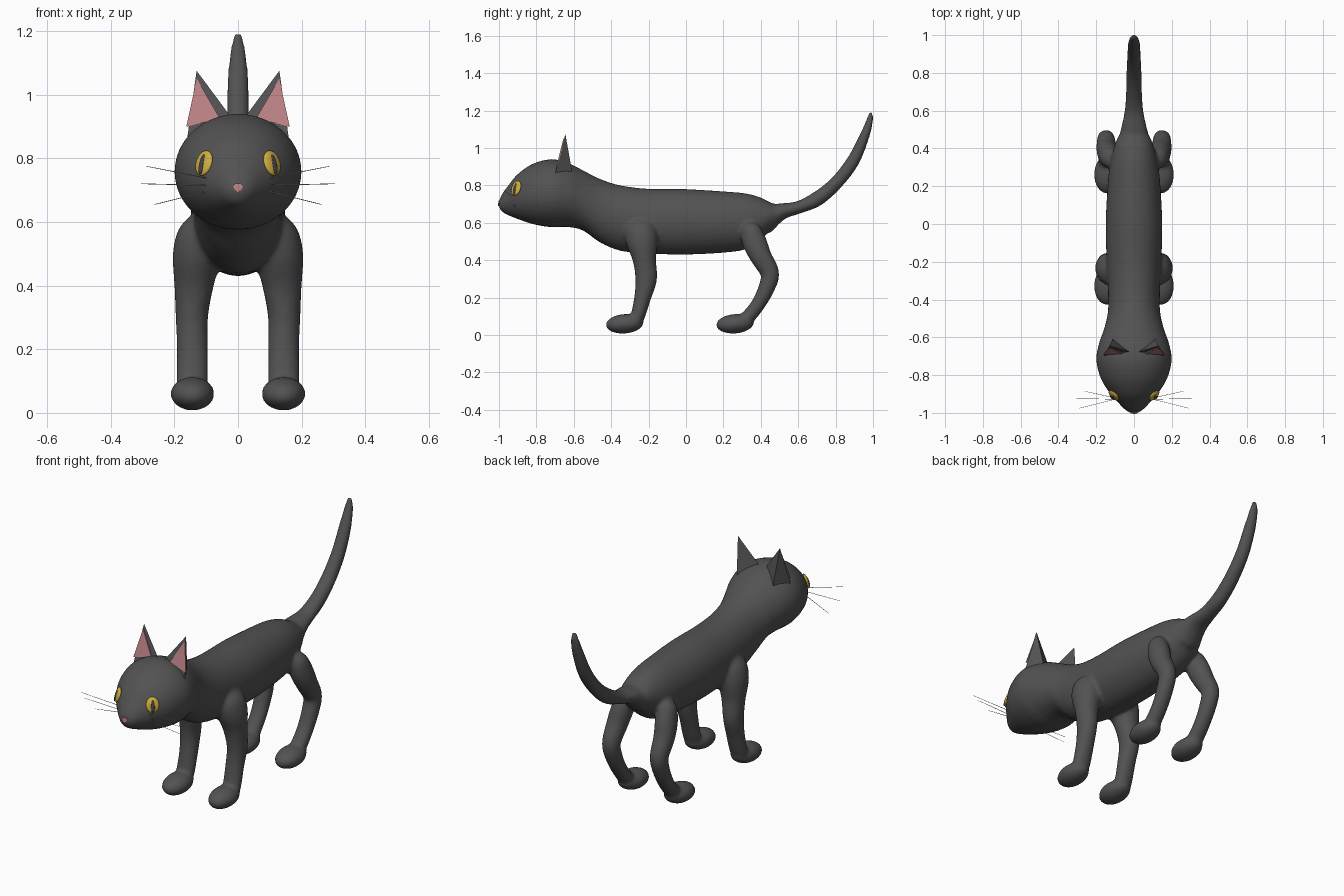
import bpy, bmesh, math
from mathutils import Vector, Matrix

if "Cube" in bpy.data.objects:
    bpy.data.objects.remove(bpy.data.objects["Cube"])


def material(name, rgb):
    m = bpy.data.materials.new(name)
    m.use_nodes = True
    m.diffuse_color = (*rgb, 1)
    bsdf = next(n for n in m.node_tree.nodes if n.type == 'BSDF_PRINCIPLED')
    bsdf.inputs["Base Color"].default_value = (*rgb, 1)
    return m


FUR = material("charcoal_fur", (0.085, 0.085, 0.085))
PINK = material("soft_pink", (0.5, 0.22, 0.23))
GOLD = material("golden_eye", (0.62, 0.42, 0.05))
PUPIL = material("dark_pupil", (0.05, 0.05, 0.055))
WHITE = material("pale_whisker", (0.6, 0.6, 0.6))


def finish(name, bm, mat, smooth=True):
    bmesh.ops.recalc_face_normals(bm, faces=bm.faces)
    me = bpy.data.meshes.new(name)
    bm.to_mesh(me)
    bm.free()
    me.materials.append(mat)
    for p in me.polygons:
        p.use_smooth = smooth
    ob = bpy.data.objects.new(name, me)
    bpy.context.collection.objects.link(ob)
    return ob


def spline(keys, steps=5):
    """Smooth curve through tuples of any length."""
    k = [Vector(p) for p in keys]
    k = [k[0]] + k + [k[-1]]
    out = []
    for a, b, c, d in zip(k, k[1:], k[2:], k[3:]):
        for i in range(steps):
            t = i / steps
            out.append(0.5 * (2 * b + (c - a) * t + (2 * a - 5 * b + 4 * c - d) * t * t
                              + (3 * b - a - 3 * c + d) * t ** 3))
    return out + [k[-1]]


def loft(bm, keys, upright=False, sides=32):
    """Elliptical tube through (x, y, z, half width, half depth)."""
    pts = spline(keys)
    rings = []
    for i, p in enumerate(pts):
        tan = pts[min(i + 1, len(pts) - 1)] - pts[max(i - 1, 0)]
        across = Vector((0, 0, 1)) if upright else Vector((0, -tan[2], tan[1])).normalized()
        ring = []
        for s in range(sides):
            a = math.tau * s / sides
            co = Vector(p[:3]) + Vector((p[3] * math.cos(a), 0, 0)) + across * p[4] * math.sin(a)
            ring.append(bm.verts.new(co))
        rings.append(ring)
    for r, q in zip(rings, rings[1:]):
        for s in range(sides):
            t = (s + 1) % sides
            bm.faces.new((r[s], r[t], q[t], q[s]))
    bm.faces.new(rings[0][::-1])
    bm.faces.new(rings[-1])


def ellipsoid(bm, loc, size, rot=None):
    m = Matrix.Translation(loc) @ (rot or Matrix()) @ Matrix.Diagonal((*size, 1))
    bmesh.ops.create_uvsphere(bm, u_segments=24, v_segments=14, radius=1, matrix=m)


# Head and torso: (y, top, bottom, half width)
torso = [(-1, .715, .685, .02), (-.985, .75, .66, .045), (-.95, .8, .64, .08),
         (-.9, .86, .62, .125), (-.82, .915, .593, .175), (-.72, .94, .576, .2),
         (-.63, .92, .577, .185), (-.55, .88, .558, .157), (-.46, .835, .495, .138),
         (-.35, .8, .45, .138), (-.2, .782, .435, .145), (0, .78, .43, .15),
         (.2, .768, .44, .14), (.32, .757, .458, .127), (.4, .735, .505, .108),
         (.46, .705, .575, .085), (.52, .69, .63, .045)]
bm = bmesh.new()
loft(bm, [(0, y, (t + b) / 2, w, (t - b) / 2) for y, t, b, w in torso], upright=True)

# Tail
loft(bm, [(0, .42, .62, .09, .08), (0, .51, .66, .068, .045), (0, .6, .682, .05, .034),
          (0, .7, .727, .042, .04), (0, .8, .81, .04, .036), (0, .89, .925, .036, .035),
          (0, .953, 1.06, .032, .027), (0, .983, 1.15, .022, .018), (0, .986, 1.19, .012, .01)])

# Legs and paws on both sides
front_leg = [(.105, -.25, .63, .03, .04), (.117, -.245, .58, .068, .08),
             (.127, -.235, .5, .078, .085), (.138, -.222, .4, .062, .062),
             (.145, -.213, .3, .051, .058), (.143, -.232, .2, .049, .045),
             (.144, -.258, .1, .05, .038), (.144, -.28, .05, .045, .035)]
back_leg = [(.125, .34, .6, .02, .025), (.128, .345, .57, .045, .05),
            (.135, .365, .5, .056, .065), (.145, .4, .42, .054, .058),
            (.148, .448, .33, .047, .05), (.147, .43, .25, .045, .044),
            (.145, .383, .16, .044, .038), (.144, .325, .09, .045, .038),
            (.144, .28, .06, .045, .035)]
for s in (1, -1):
    for leg, paw_y in ((front_leg, -.328), (back_leg, .262)):
        loft(bm, [(s * x, y, z, w, d) for x, y, z, w, d in leg])
        ellipsoid(bm, (s * .143, paw_y, .06), (.069, .102, .052), Matrix.Rotation(.08, 4, 'X'))
body = finish("body", bm, FUR)

# Fuse limbs into one skin
remesh = body.modifiers.new("fuse", 'REMESH')
remesh.mode = 'VOXEL'
remesh.voxel_size = 0.01
remesh.use_smooth_shade = True
soften = body.modifiers.new("soften", 'SMOOTH')
soften.factor = 0.5
soften.iterations = 5

bpy.context.view_layer.update()
skin = body.evaluated_get(bpy.context.evaluated_depsgraph_get())


def on_face(x, z):
    """Point and outward normal of the face at x, z."""
    hit, loc, nor, _ = skin.ray_cast(Vector((x, -2, z)), Vector((0, 1, 0)))
    return (loc, nor) if hit else (Vector((x, -.9, z)), Vector((0, -1, 0)))


for side, s in (("left", 1), ("right", -1)):
    # Ear: a sharp pyramid with a pink inner plate
    tip, outer = Vector((s * .13, -.645, 1.075)), Vector((s * .16, -.7, .86))
    inner, back = Vector((s * .015, -.68, .92)), Vector((s * .11, -.605, .85))
    bm = bmesh.new()
    a, b, c, d = [bm.verts.new(v) for v in (tip, outer, inner, back)]
    for f in ((a, b, c), (a, c, d), (a, d, b), (b, d, c)):
        bm.faces.new(f)
    finish(side + "_ear", bm, FUR, False)

    lift = Vector((0, -.004, 0))
    low = outer.lerp(tip, .18)
    plate = [tip.lerp(low, .14) - Vector((s * .004, 0, 0)), low + Vector((s * .008, 0, 0)),
             inner.lerp(low, .3) + Vector((0, 0, .012))]
    bm = bmesh.new()
    f = bm.faces.new([bm.verts.new(v + lift) for v in plate])
    ext = bmesh.ops.extrude_face_region(bm, geom=[f])
    verts = [v for v in ext["geom"] if isinstance(v, bmesh.types.BMVert)]
    bmesh.ops.translate(bm, verts=verts, vec=(0, .006, 0))
    finish(side + "_inner_ear", bm, PINK, False)

    # Eye with a slit pupil
    loc, nor = on_face(s * .107, .785)
    turn = nor.to_track_quat('-Y', 'Z').to_matrix().to_4x4()
    bm = bmesh.new()
    ellipsoid(bm, loc, (.034, .012, .041), turn)
    finish(side + "_eye", bm, GOLD)
    bm = bmesh.new()
    ellipsoid(bm, loc + nor * .009 - Vector((0, 0, .006)), (.011, .008, .033), turn)
    finish(side + "_pupil", bm, PUPIL)

    # Whiskers
    bm = bmesh.new()
    for z, end in ((.738, (.288, -.975, .775)), (.715, (.305, -.925, .72)),
                   (.695, (.262, -.885, .655))):
        start = on_face(s * .1, z)[0]
        end = Vector((s * end[0], end[1], end[2]))
        line = end - start
        m = Matrix.Translation((start + end) / 2) @ line.to_track_quat('Z', 'Y').to_matrix().to_4x4()
        bmesh.ops.create_cone(bm, cap_ends=True, segments=6, radius1=.0015, radius2=.001,
                              depth=line.length, matrix=m)
    finish(side + "_whiskers", bm, WHITE)

# Nose: a small triangular pad
bm = bmesh.new()
loops = []
for lift in (-.006, .004):
    ring = []
    for x, z in ((0, .69), (.018, .712), (.01, .72), (-.01, .72), (-.018, .712)):
        ring.append(bm.verts.new(on_face(x, z)[0] + Vector((0, lift, 0))))
    loops.append(ring)
    bm.faces.new(ring)
for i in range(5):
    j = (i + 1) % 5
    bm.faces.new((loops[0][i], loops[0][j], loops[1][j], loops[1][i]))
finish("nose", bm, PINK, False)
